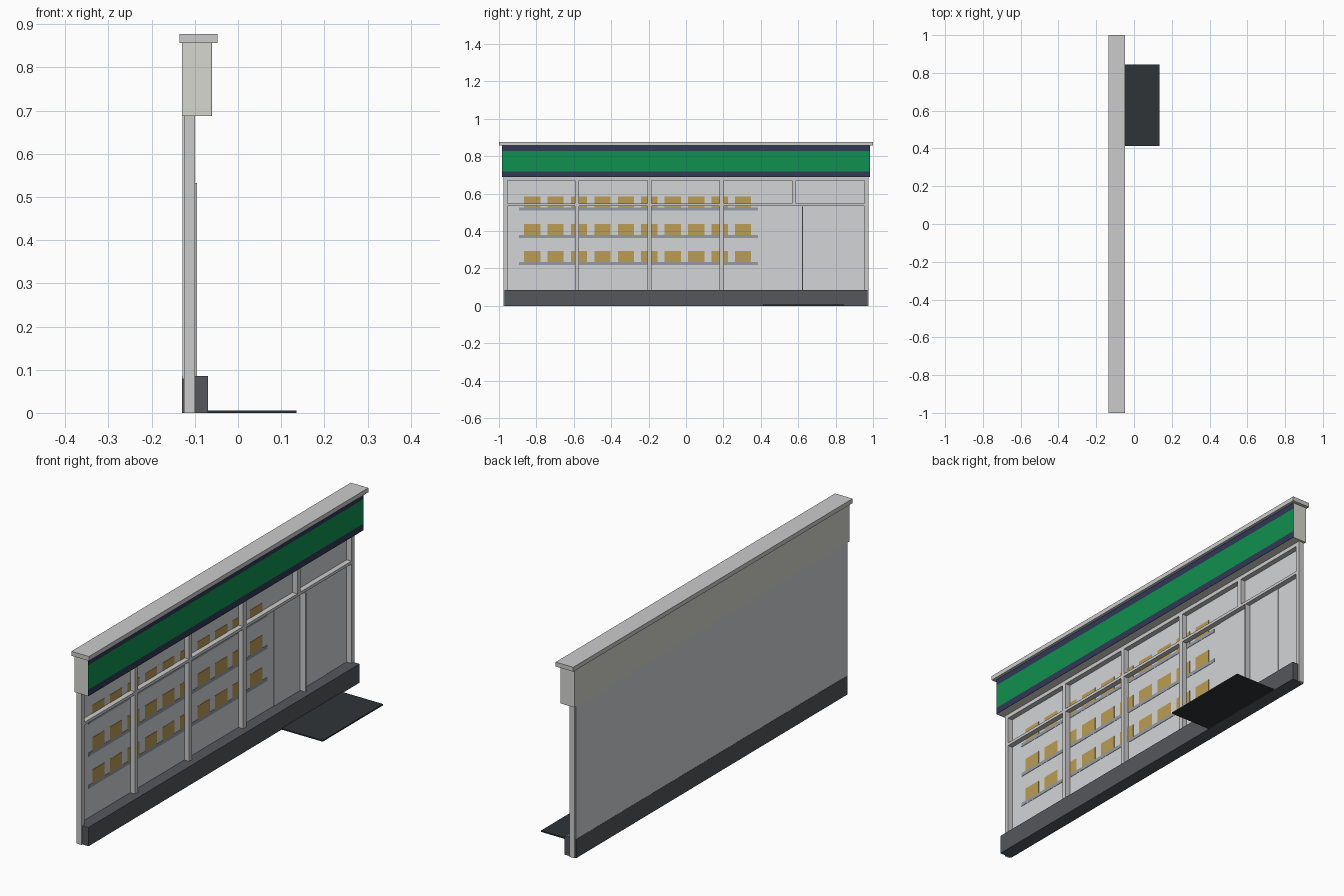
import bpy

if "Cube" in bpy.data.objects:
    bpy.data.objects.remove(bpy.data.objects["Cube"])


def material(name, rgb):
    m = bpy.data.materials.new(name)
    m.diffuse_color = (*rgb, 1)
    m.use_nodes = True
    m.node_tree.nodes["Principled BSDF"].inputs["Base Color"].default_value = m.diffuse_color
    return m


PALE = material("pale", (0.68, 0.68, 0.63))
NAVY = material("navy", (0.03, 0.04, 0.09))
GREEN = material("green", (0.005, 0.28, 0.08))
DARK = material("dark", (0.09, 0.095, 0.105))
BLACK = material("black", (0.03, 0.034, 0.038))
GOLD = material("gold", (0.5, 0.34, 0.09))
LIGHT = material("light", (0.65, 0.66, 0.68))
STEEL = material("steel", (0.3, 0.33, 0.37))


def box(name, x, y, z, mat=None):
    """Box from (min, max) ranges on each axis."""
    bpy.ops.mesh.primitive_cube_add(size=1, location=[sum(r) / 2 for r in (x, y, z)])
    o = bpy.context.object
    o.name = name
    o.scale = [r[1] - r[0] for r in (x, y, z)]
    bpy.ops.object.transform_apply(location=False, rotation=False, scale=True)
    if mat:
        o.data.materials.append(mat)
    return o


FRAME = (-0.125, -0.1)

# Roof cap and sign box with stripes on the street side
box("roof_cap", (-0.135, -0.047), (-1, 1), (0.857, 0.877))
box("sign_box", (-0.13, -0.061), (-0.985, 0.985), (0.688, 0.857), PALE)
for name, z, mat in (("lower_stripe", (0.688, 0.718), NAVY),
                     ("middle_stripe", (0.718, 0.829), GREEN),
                     ("upper_stripe", (0.829, 0.857), NAVY)):
    box(name, (-0.061, -0.06), (-0.985, 0.985), z, mat)

# Back panel, plinth and door mat
box("back_panel", (-0.129, -0.124), (-0.97, 0.97), (0.08, 0.69), LIGHT)
box("plinth", (-0.13, -0.07), (-0.97, 0.97), (0, 0.085), DARK)
box("door_mat", (-0.07, 0.135), (0.413, 0.845), (0, 0.006), BLACK)

# Window frame: end posts, rails and mullions
for s in (-1, 1):
    box("end_post", FRAME, sorted((s * 0.955, s * 0.976)), (0, 0.688))
box("top_rail", FRAME, (-0.956, 0.956), (0.67, 0.688))
box("transom", FRAME, (-0.956, 0.956), (0.535, 0.548))
for i in range(4):
    y = -0.583 + 0.387 * i
    box("mullion", FRAME, (y - 0.011, y + 0.011), (0.54 if i == 3 else 0.08, 0.68))

# Door leaves with a raised meeting bar
for y0 in (0.432, 0.622):
    box("door_leaf", (-0.125, -0.122), (y0, y0 + 0.189), (0.085, 0.535), LIGHT)
box("door_bar", (-0.123, -0.095), (0.619, 0.625), (0.085, 0.532))

# Shelves and goods against the back panel
for z in (0.225, 0.371, 0.517):
    box("shelf", (-0.125, -0.1225), (-0.893, 0.385), (z - 0.008, z + 0.008), STEEL)
    for i in range(10):
        y = -0.866 + 0.1253 * i
        box("goods", (-0.125, -0.1225), (y, y + 0.087), (z + 0.008, z + 0.067), GOLD)
